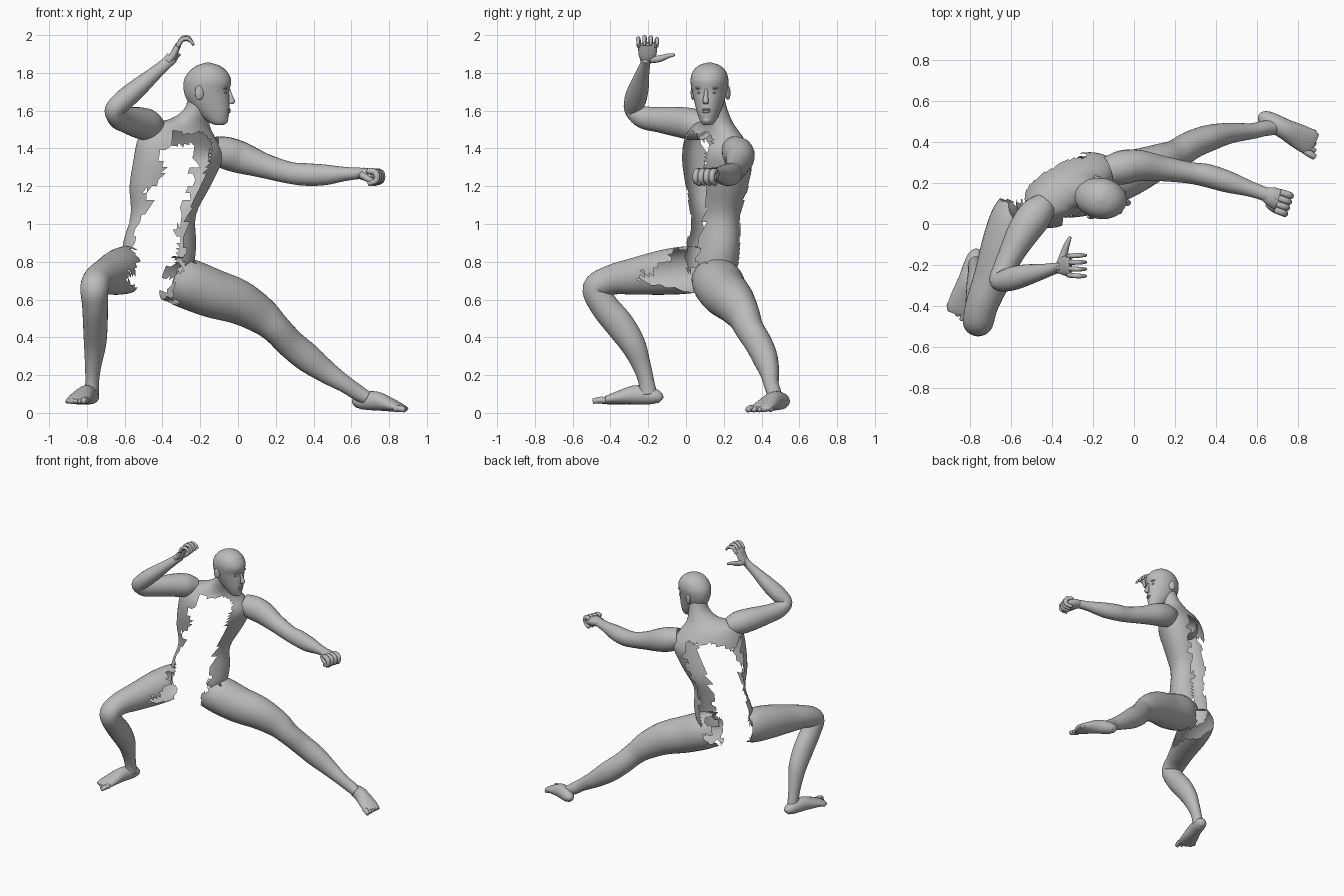
import bpy, bmesh, math
from mathutils import Vector, noise

if "Cube" in bpy.data.objects:
    bpy.data.objects.remove(bpy.data.objects["Cube"], do_unlink=True)

clay = bpy.data.materials.new("clay_grey")
clay.use_nodes = True
clay.diffuse_color = (0.5, 0.5, 0.5, 1)
clay.node_tree.nodes["Principled BSDF"].inputs["Base Color"].default_value = (0.5, 0.5, 0.5, 1)


def sample(keys, steps):
    """Smooth Catmull-Rom interpolation of key tuples."""
    out = []
    for i in range(len(keys) - 1):
        p = [keys[max(0, min(len(keys) - 1, i + k))] for k in (-1, 0, 1, 2)]
        for s in range(steps):
            t = s / steps
            out.append([0.5 * (2 * b + (c - a) * t + (2 * a - 5 * b + 4 * c - d) * t * t
                               + (3 * b - a - 3 * c + d) * t ** 3) for a, b, c, d in zip(*p)])
    out.append(list(keys[-1]))
    return out


def ellipse(centre, u, v, n):
    return [centre + u * math.cos(2 * math.pi * k / n) + v * math.sin(2 * math.pi * k / n) for k in range(n)]


def loft(name, rings, caps=(True, True), remove=None):
    """Skin a list of rings; remove(ring, segment, point) tears faces away."""
    bm = bmesh.new()
    n = len(rings[0])
    vs = [[bm.verts.new(p) for p in r] for r in rings]
    tear = []
    for i in range(len(vs) - 1):
        for k in range(n):
            a, b, c, d = vs[i][k], vs[i][(k + 1) % n], vs[i + 1][(k + 1) % n], vs[i + 1][k]
            for tri, (di, dk) in (((a, b, c), (1 / 3, 2 / 3)), ((a, c, d), (2 / 3, 1 / 3))):
                f = bm.faces.new(tri)
                mid = (tri[0].co + tri[1].co + tri[2].co) / 3
                if remove and remove(i + di, k + dk, mid):
                    tear.append(f)
    for use, r in zip(caps, (vs[0], vs[-1])):
        if use:
            bm.faces.new(r)
    bmesh.ops.recalc_face_normals(bm, faces=bm.faces)
    if tear:
        bmesh.ops.delete(bm, geom=tear, context='FACES')
    me = bpy.data.meshes.new(name)
    bm.to_mesh(me)
    bm.free()
    me.materials.append(clay)
    for p in me.polygons:
        p.use_smooth = True
    ob = bpy.data.objects.new(name, me)
    bpy.context.collection.objects.link(ob)


def tube(name, keys, n=20, steps=6, side=None, caps=(True, True), remove=None):
    """Tube along (x, y, z, half_width, half_height) keys, side-aligned frames."""
    pts = sample(keys, steps)
    cs = [Vector(p[:3]) for p in pts]
    rings, s = [], Vector(side) if side else None
    for i, c in enumerate(cs):
        d = (cs[min(i + 1, len(cs) - 1)] - cs[max(i - 1, 0)]).normalized()
        if s is None:
            s = d.cross(Vector((0, 0, 1)))
        s = (s - d * s.dot(d)).normalized()
        rings.append(ellipse(c, s * pts[i][3], d.cross(s) * pts[i][4], n))
    loft(name, rings, caps, remove)


def blob(name, centre, size, yaw=0.0):
    bpy.ops.mesh.primitive_uv_sphere_add(segments=16, ring_count=10, location=centre, rotation=(0, 0, yaw))
    ob = bpy.context.object
    ob.name = name
    ob.scale = size
    ob.data.materials.append(clay)
    bpy.ops.object.shade_smooth()


# Torso: full loft (z, x, y, half width, half depth, tilt, yaw), then torn open
TORSO = [(0.68, -.43, .12, .18, .13, 0, 26), (0.80, -.42, .13, .20, .14, 0, 26), (0.90, -.415, .14, .205, .133, 0, 26),
         (1.05, -.395, .155, .183, .125, 0, 26), (1.20, -.36, .165, .23, .145, 0, 28),
         (1.33, -.32, .165, .255, .155, -.02, 30), (1.42, -.305, .165, .245, .143, -.15, 30),
         (1.49, -.295, .17, .195, .105, -.22, 28), (1.54, -.255, .165, .11, .08, -.15, 26),
         (1.61, -.215, .15, .07, .068, 0, 20), (1.68, -.20, .14, .062, .06, 0, 10)]
SEG = 48
rings = []
for z, x, y, w, d, t, yaw in sample(TORSO, 4):
    c, s = math.cos(math.radians(yaw)), math.sin(math.radians(yaw))
    rings.append(ellipse(Vector((x, y, z)), Vector((c, s, t)) * w, Vector((-s, c, 0)) * d, SEG))


def torso_tear(i, k, m):
    a = k / SEG * 360
    a = a - 360 if a > 290 else a
    j = noise.noise(m * 15)
    chest = a < -20 or a > 200
    if m.z > (1.49 if chest else 1.415) + 0.06 * j:
        return False
    f = max(0, min(1, (m.z - 0.95) / 0.4))
    left = -64 + 4 * f + 18 * j < a < 36 + 12 * f + 18 * j
    right = 160 - 4 * f + 15 * j < a < 207 + 31 * f + 18 * j
    return not (left or (right and m.z > 0.78 + 0.08 * j))


loft("torso_shell", rings, (False, False), torso_tear)

# Head: stacked oval sections (height, back, front, half width)
HEAD = [(1.524, -.115, -.078, .018), (1.537, -.15, -.058, .036), (1.59, -.215, -.045, .06), (1.65, -.266, -.043, .079),
        (1.70, -.287, -.045, .092), (1.76, -.287, -.035, .10), (1.81, -.257, -.06, .086),
        (1.84, -.215, -.10, .055), (1.854, -.17, -.15, .012)]
turn = math.radians(-9)
fwd, lat = Vector((math.cos(turn), math.sin(turn), 0)), Vector((-math.sin(turn), math.cos(turn), 0))


def on_head(x, w, z):
    return Vector((-.165, .125, z)) + fwd * (x + .165) + lat * w


loft("head", [ellipse(on_head((b + f) / 2, 0, z), fwd * (f - b) / 2, lat * w, 32) for z, b, f, w in sample(HEAD, 5)])
nose = [(1.715, -.050, .008, .010), (1.675, -.037, .012, .012), (1.648, -.031, .016, .018), (1.635, -.039, .012, .014)]
loft("nose", [ellipse(on_head(x, 0, z), fwd * d, lat * w, 12) for z, x, w, d in sample(nose, 4)])
blob("upper_lip", on_head(-.048, 0, 1.606), (.011, .024, .006), turn)
blob("lower_lip", on_head(-.049, 0, 1.594), (.011, .020, .007), turn)
blob("chin", on_head(-.072, 0, 1.552), (.022, .026, .022), turn)
for s, label in ((1, "left"), (-1, "right")):
    blob(label + "_eye", on_head(-.066, s * .034, 1.695), (.012, .016, .007), turn - s * .35)
    blob(label + "_brow", on_head(-.066, s * .034, 1.72), (.017, .028, .008), turn - s * .35)
    blob(label + "_ear", on_head(-.19, s * .094, 1.695), (.024, .011, .038), turn - s * .3)

# Left arm, reaching out to the side
tube("left_arm", [(-.13, .255, 1.395, .07, .072), (-.06, .275, 1.375, .083, .086),
                  (.02, .285, 1.35, .077, .084),
                  (.14, .27, 1.308, .062, .066), (.27, .25, 1.272, .053, .058), (.36, .235, 1.262, .057, .06),
                  (.46, .205, 1.26, .053, .055), (.57, .17, 1.265, .038, .037), (.65, .142, 1.268, .034, .03),
                  (.69, .128, 1.265, .036, .03)], caps=(False, True))
# Left fist
tube("left_fist", [(.63, .148, 1.268, .03, .026), (.67, .133, 1.264, .048, .034), (.72, .112, 1.25, .054, .036)], side=(.35, .94, 0))
for k in range(4):
    o = (k - 1.5) * .031
    y, x = .112 + o * .93, .70 + o * .3
    tube("left_finger_%d" % (k + 1), [(x, y, 1.28, .016, .016), (x + .043, y - .015, 1.272, .017, .017),
         (x + .046, y - .018, 1.23, .015, .015), (x + .005, y, 1.214, .013, .013)], n=10, steps=4)
tube("left_thumb", [(.655, .10, 1.26, .02, .02), (.69, .07, 1.238, .017, .017), (.735, .075, 1.212, .013, .013)], n=10, steps=4)

# Right arm, bent above the shoulder
tube("right_arm", [(-.43, .10, 1.505, .06, .06), (-.48, .045, 1.525, .083, .083),
                   (-.54, -.04, 1.54, .078, .08),
                   (-.595, -.14, 1.552, .063, .068), (-.635, -.225, 1.565, .055, .06), (-.655, -.278, 1.605, .05, .048),
                   (-.60, -.268, 1.66, .055, .058), (-.53, -.25, 1.72, .05, .053), (-.44, -.23, 1.798, .037, .036),
                   (-.38, -.215, 1.85, .031, .026), (-.35, -.21, 1.88, .034, .024)], n=24, caps=(False, True))
# Right hand, open with hooked fingers
tube("right_palm", [(-.375, -.215, 1.855, .026, .022), (-.345, -.205, 1.89, .046, .02),
                    (-.318, -.203, 1.945, .05, .016), (-.31, -.203, 1.955, .045, .01)], side=(0, 1, 0))
for k in range(4):
    y = -.203 + (k - 1.5) * .03
    s = (.85, 1, .97, .8)[k]
    tube("right_finger_%d" % (k + 1), [(-.32, y, 1.94, .013, .013), (-.295, y * 1.08 + .016, 1.94 + .043 * s, .012, .012),
         (-.26, y * 1.12 + .024, 1.94 + .045 * s, .011, .011), (-.235, y * 1.12 + .024, 1.965 - .02 * s, .007, .007)], n=10, steps=4)
tube("right_thumb", [(-.355, -.185, 1.87, .02, .02), (-.34, -.14, 1.875, .018, .018), (-.325, -.095, 1.89, .013, .013),
                     (-.31, -.062, 1.895, .007, .007)], n=10, steps=4)


# Torn thigh tops; the right one also has a rip along its inner side
def left_tear(i, k, m):
    return i < 1 + 8 * noise.noise(m * 13)


def right_tear(i, k, m):
    j = noise.noise(m * 13)
    edge = m.x > -.545 + .06 * j and m.z > .675
    rip = m.x > -.585 + .4 * min(0, m.y) and -.06 < (m.z - .705 + .02 * j) / (m.y + .27) * .27 < .08 and m.y > -.25
    return edge or rip or i < 3 + 5 * j


# Left leg, stretched out
tube("left_leg", [(-.37, .14, .715, .115, .12), (-.27, .17, .685, .135, .133), (-.14, .205, .635, .125, .13),
                  (0, .255, .588, .108, .118), (.12, .305, .517, .085, .098), (.20, .335, .447, .075, .08),
                  (.28, .385, .365, .07, .077), (.37, .42, .29, .064, .076), (.47, .443, .215, .05, .06),
                  (.57, .452, .15, .039, .045), (.63, .465, .11, .038, .042), (.68, .47, .08, .036, .036)],
     n=32, caps=(False, True), remove=left_tear)
# Right leg, kneeling forward
tube("right_leg", [(-.555, .09, .765, .10, .11), (-.59, .02, .758, .112, .125), (-.635, -.11, .745, .11, .12),
                   (-.69, -.26, .725, .092, .10), (-.74, -.39, .705, .08, .08), (-.76, -.475, .66, .075, .072),
                   (-.757, -.435, .57, .068, .075), (-.755, -.35, .465, .064, .078), (-.757, -.28, .36, .058, .067),
                   (-.767, -.235, .25, .043, .049), (-.772, -.21, .165, .036, .042), (-.775, -.20, .10, .038, .047)],
     n=32, caps=(False, True), remove=right_tear)


# Feet: heel to ball, then five toes fanned across the front
def foot(label, heel, toe, floor, rise, big):
    h, t = Vector(heel), Vector(toe)
    d = (t - h).normalized()
    s = Vector((-d.y, d.x, 0))
    length = (t - h).length
    keys = []
    for f, w, hh in ((0, .02, .022), (.06, .038, .038), (.2, .046, .048), (.4, .05, .05),
                     (.62, .06, .037), (.8, .063, .024), (.88, .055, .016)):
        p = h + d * length * f
        keys.append((p.x, p.y, floor + rise * (1 - f) + hh, w, hh))
    tube(label + "_foot", keys, n=24)
    for k in range(5):
        a = h + d * length * (.80 - .018 * k) + s * big * (.046 - .023 * k)
        b = a + d * length * (.19 - .025 * k) + s * big * (.006 - .004 * k)
        r = .018 if k == 0 else .0135
        m = (a + b) / 2
        tube("%s_toe_%d" % (label, k + 1), [(a.x, a.y, floor + .022, r, r), (m.x, m.y, floor + .023, r, r),
             (b.x, b.y, floor + r * .9, r * .8, r * .8)], n=10, steps=4)


foot("left", (.62, .525, 0), (.91, .37, 0), 0.0, 0.02, -1)
foot("right", (-.765, -.135, 0), (-.87, -.48, 0), 0.045, 0.0, 1)
